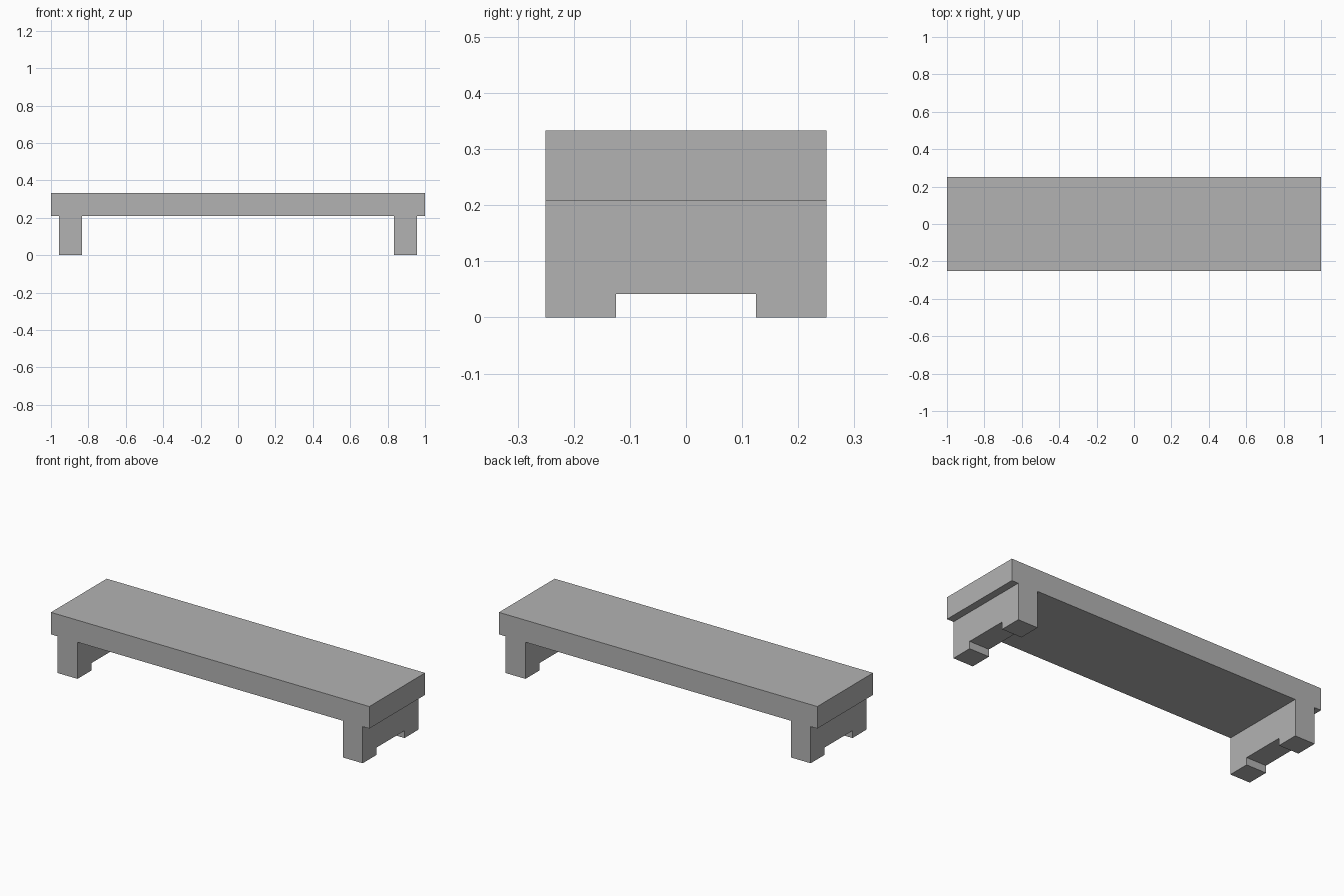
import bpy
import bmesh

LENGTH, DEPTH, HEIGHT = 2.0, 0.5, 1 / 3
SEAT_UNDERSIDE = 0.2083
LEG_OUTER, LEG_INNER = 0.9583, 0.8333
NOTCH_WIDTH, NOTCH_HEIGHT = 0.25, 0.0417

cube = bpy.data.objects.get("Cube")
if cube:
    bpy.data.objects.remove(cube, do_unlink=True)

# Single grey material
grey = bpy.data.materials.new("plain_grey")
grey.use_nodes = True
colour = (0.45, 0.45, 0.45, 1)
grey.diffuse_color = colour
grey.node_tree.nodes["Principled BSDF"].inputs["Base Color"].default_value = colour


def extrude_profile(name, profile, depth):
    """Extrude a closed x-z outline along y, centred on y = 0."""
    bm = bmesh.new()
    face = bm.faces.new([bm.verts.new((x, -depth / 2, z)) for x, z in profile])
    result = bmesh.ops.extrude_face_region(bm, geom=[face])
    moved = [v for v in result["geom"] if isinstance(v, bmesh.types.BMVert)]
    bmesh.ops.translate(bm, verts=moved, vec=(0, depth, 0))
    bmesh.ops.recalc_face_normals(bm, faces=bm.faces)
    mesh = bpy.data.meshes.new(name)
    bm.to_mesh(mesh)
    bm.free()
    mesh.materials.append(grey)
    obj = bpy.data.objects.new(name, mesh)
    bpy.context.collection.objects.link(obj)
    return obj


# Seat and both end legs as one mirrored outline
half = [
    (LENGTH / 2, HEIGHT),
    (LENGTH / 2, SEAT_UNDERSIDE),
    (LEG_OUTER, SEAT_UNDERSIDE),
    (LEG_OUTER, 0),
    (LEG_INNER, 0),
    (LEG_INNER, SEAT_UNDERSIDE),
]
bench = extrude_profile("bench", half + [(-x, z) for x, z in reversed(half)], DEPTH)

# Notch under each leg, leaving two feet
w = LENGTH / 2 + 0.1
cutter = extrude_profile(
    "foot_notch_cutter",
    [(-w, -0.1), (w, -0.1), (w, NOTCH_HEIGHT), (-w, NOTCH_HEIGHT)],
    NOTCH_WIDTH,
)
notch = bench.modifiers.new("foot_notch", "BOOLEAN")
notch.operation = "DIFFERENCE"
notch.solver = "EXACT"
notch.object = cutter
cutter.hide_render = True
cutter.display_type = "WIRE"
cutter.hide_set(True)
